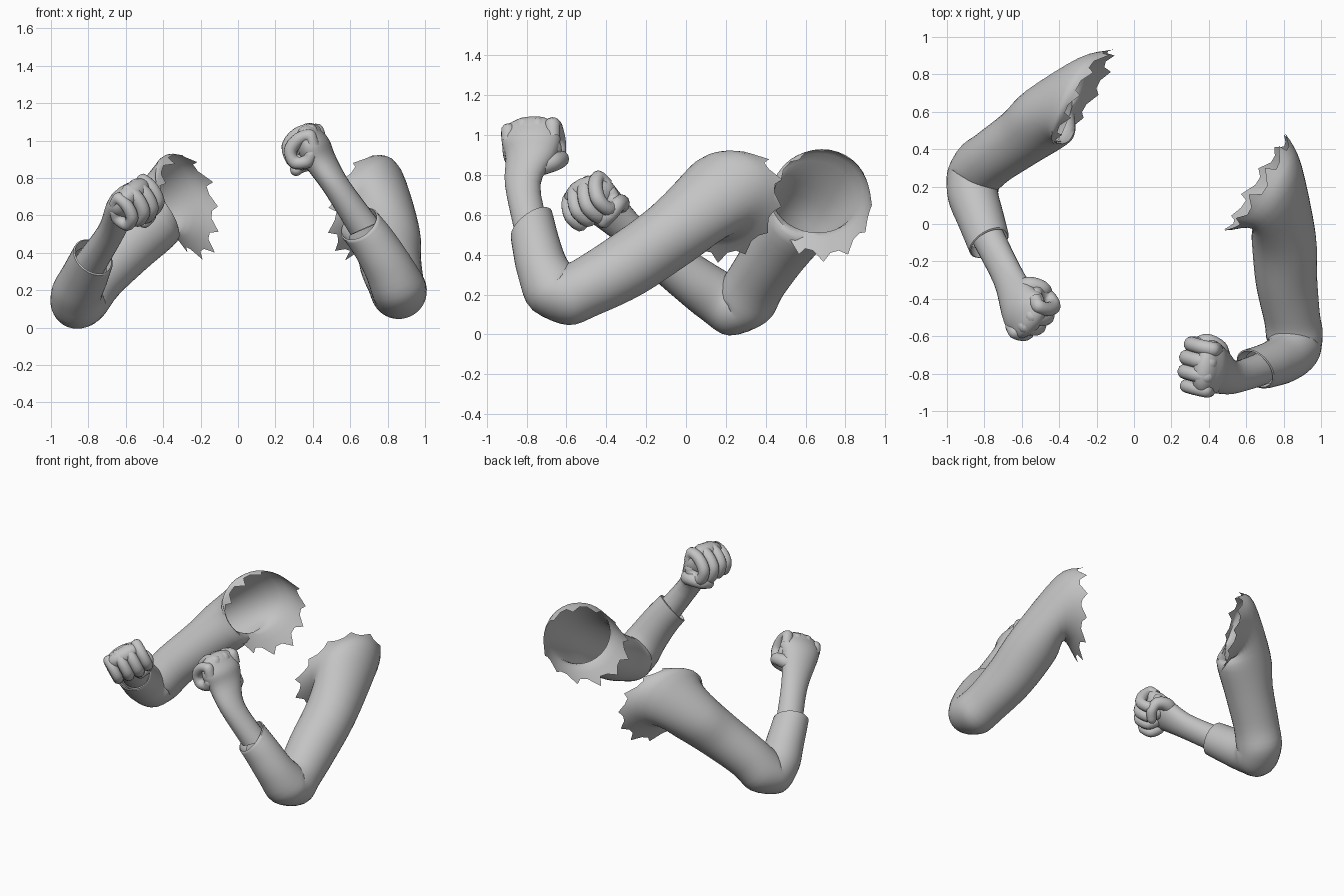
import bpy, math, random
from mathutils import Vector as Vec

if "Cube" in bpy.data.objects:
    bpy.data.objects.remove(bpy.data.objects["Cube"])

random.seed(4)
grey = bpy.data.materials.new("plain grey")
grey.diffuse_color = (0.55, 0.55, 0.55, 1)
grey.use_nodes = True
grey.node_tree.nodes["Principled BSDF"].inputs["Base Color"].default_value = grey.diffuse_color


def catmull(a, b, c, d, t):
    return 0.5 * (2 * b + (c - a) * t + (2 * a - 5 * b + 4 * c - d) * t * t
                  + (3 * b - a - 3 * c + d) * t ** 3)


def densify(rings, steps=4):
    """Smoothly interpolate rings given as (centre, half axis, half axis)."""
    out = []
    n = len(rings)
    for i in range(n - 1):
        q = [rings[max(0, min(n - 1, i + k))] for k in (-1, 0, 1, 2)]
        for s in range(steps):
            out.append(tuple(catmull(q[0][k], q[1][k], q[2][k], q[3][k], s / steps)
                             for k in range(3)))
    return out + [rings[-1]]


def carry(stations, u, v=None):
    """Turn (x, y, z, radius) stations into rings, carrying the axis u along."""
    pts = [Vec(s[:3]) for s in stations]
    rings = []
    for i, p in enumerate(pts):
        t = (pts[min(i + 1, len(pts) - 1)] - pts[max(i - 1, 0)]).normalized()
        u = (u - t * t.dot(u)).normalized()
        w = t.cross(u)
        if v is not None and w.dot(v) < 0:
            w = -w
        v = w
        rings.append((p, u * stations[i][3], w * stations[i][3]))
    return rings


def round_end(rings):
    """Close a tube with a dome."""
    c, u, v = rings[-1]
    t = (c - rings[-2][0]).normalized()
    r = min(u.length, v.length)
    return rings + [(c + t * r * math.sin(a), u * math.cos(a), v * math.cos(a))
                    for a in (0.5, 1.0, 1.4)]


def loft(name, rings, seg, teeth=False, cap=False):
    verts, faces = [], []
    for k, (c, u, v) in enumerate(rings):
        for i in range(seg):
            a = 2 * math.pi * i / seg
            p = c + u * math.cos(a) + v * math.sin(a)
            if teeth and k == 0:          # torn, zigzag edge
                c2, u2, v2 = rings[2]
                out = p - (c2 + u2 * math.cos(a) + v2 * math.sin(a))
                reach = random.uniform(0.02, 0.045) if i % 3 == 0 else random.uniform(-0.03, -0.01)
                p = p + out.normalized() * reach
            verts.append(p)
    for k in range(len(rings) - 1):
        for i in range(seg):
            j = (i + 1) % seg
            faces.append((k * seg + i, k * seg + j, (k + 1) * seg + j, (k + 1) * seg + i))
    if cap:
        faces.append(tuple(range(len(verts) - seg, len(verts))))
    mesh = bpy.data.meshes.new(name)
    mesh.from_pydata(verts, [], faces)
    mesh.materials.append(grey)
    obj = bpy.data.objects.new(name, mesh)
    bpy.context.collection.objects.link(obj)
    bpy.ops.object.select_all(action='DESELECT')
    obj.select_set(True)
    bpy.context.view_layer.objects.active = obj
    bpy.ops.object.mode_set(mode='EDIT')
    bpy.ops.mesh.select_all(action='SELECT')
    bpy.ops.mesh.normals_make_consistent(inside=False)
    bpy.ops.object.mode_set(mode='OBJECT')
    bpy.ops.object.shade_smooth_by_angle(angle=math.radians(50))


def sleeve(side, opening, armpit, stations, tilt):
    opening = tuple(Vec(q) for q in opening)
    armpit = tuple(Vec(q) for q in armpit)
    # carry from the armpit ring onward, then swap that ring back in
    first = (*armpit[0], 0.2)
    rings = [opening, armpit] + carry([first] + stations, armpit[1], armpit[2])[1:]
    # slanted cuff edge
    c, u, v = rings[-1]
    t = (c - rings[-2][0]).normalized()
    tilt = Vec(tilt)
    rings[-1] = (c, u + t * u.dot(tilt), v + t * v.dot(tilt))
    dense = densify(rings)
    # turned-in cuff
    c, u, v = dense[-1]
    dense += [(c + t * 0.005, u * 0.93, v * 0.93), (c - t * 0.05, u * 0.82, v * 0.82)]
    loft(side + "_sleeve", dense, 36, teeth=True)


def hand(side, cuff, wrist, knuckle, f, p, hand_sign, s):
    """f = along the hand, p = palm side, a = thumb side."""
    f = Vec(f).normalized()
    p = Vec(p)
    p = (p - f * f.dot(p)).normalized()
    a = f.cross(p) * hand_sign
    k0, cuff, wrist = Vec(knuckle), Vec(cuff), Vec(wrist)

    def at(along, palm, thumb):
        return k0 + (f * along + p * palm + a * thumb) * s

    # wrist and palm
    palm = [(cuff, p * 0.085, a * 0.09),
            (wrist, p * 0.072, a * 0.09),
            (at(-0.18, 0.045, 0), p * 0.082 * s, a * 0.128 * s),
            (at(-0.09, 0.045, 0), p * 0.085 * s, a * 0.15 * s),
            (at(-0.025, 0.045, 0), p * 0.065 * s, a * 0.135 * s)]
    loft(side + "_palm", round_end(densify(palm)), 24, cap=True)

    # four curled fingers
    curl = ((-0.07, 0.03), (-0.01, 0.02), (0.0, 0.09), (-0.04, 0.165),
            (-0.115, 0.17), (-0.14, 0.10), (-0.11, 0.06))
    for i, name in enumerate(("little", "ring", "middle", "index")):
        size = (0.9, 1.0, 1.05, 1.0)[i]
        path = [(*at(x * size - (0.025, 0, 0.005, 0.01)[i], y * size,
                     (i - 1.5) * 0.075), 0.04 * s * size) for x, y in curl]
        loft(f"{side}_{name}_finger", round_end(densify(carry(path, a))), 12, cap=True)

    # thumb folded below the fingers
    path = [(*at(-0.24, 0.04, 0.04), 0.045 * s), (*at(-0.20, 0.07, 0.11), 0.05 * s),
            (*at(-0.16, 0.13, 0.135), 0.043 * s), (*at(-0.155, 0.18, 0.10), 0.038 * s),
            (*at(-0.165, 0.195, 0.04), 0.034 * s)]
    loft(side + "_thumb", round_end(densify(carry(path, f))), 12, cap=True)


# right arm, bent low
sleeve("right",
       ((-0.265, 0.685, 0.66), (-0.05, 0, 0.265), (0.135, 0.245, 0)),
       ((-0.36, 0.66, 0.71), (-0.04, 0, 0.2), (0.07, 0.23, 0)),
       [(-0.46, 0.575, 0.58, 0.18), (-0.60, 0.465, 0.43, 0.16), (-0.75, 0.36, 0.275, 0.15),
        (-0.83, 0.295, 0.165, 0.15), (-0.855, 0.24, 0.14, 0.148), (-0.86, 0.15, 0.19, 0.135),
        (-0.82, 0.03, 0.275, 0.125), (-0.775, -0.10, 0.375, 0.115)],
       (-0.2, 0, 0))
hand("right", (-0.79, -0.05, 0.34), (-0.68, -0.27, 0.51), (-0.575, -0.525, 0.765),
     (0.45, -0.70, 0.55), (0.63, -0.12, -0.66), 1, 0.94)

# left arm, raised
sleeve("left",
       ((0.665, 0.215, 0.655), (0.06, 0.05, 0.265), (0.15, 0.245, 0)),
       ((0.76, 0.15, 0.69), (0.035, -0.015, 0.205), (0.13, 0.175, 0)),
       [(0.80, -0.07, 0.505, 0.172), (0.815, -0.30, 0.345, 0.165), (0.845, -0.50, 0.235, 0.15),
        (0.86, -0.61, 0.195, 0.15), (0.855, -0.66, 0.215, 0.145), (0.80, -0.72, 0.33, 0.13),
        (0.72, -0.755, 0.46, 0.12), (0.65, -0.775, 0.55, 0.115)],
       (0, 0.45, 0))
hand("left", (0.68, -0.775, 0.53), (0.53, -0.82, 0.75), (0.41, -0.785, 1.07),
     (-0.40, 0.02, 0.90), (-0.88, 0.2, -0.35), -1, 1.0)
